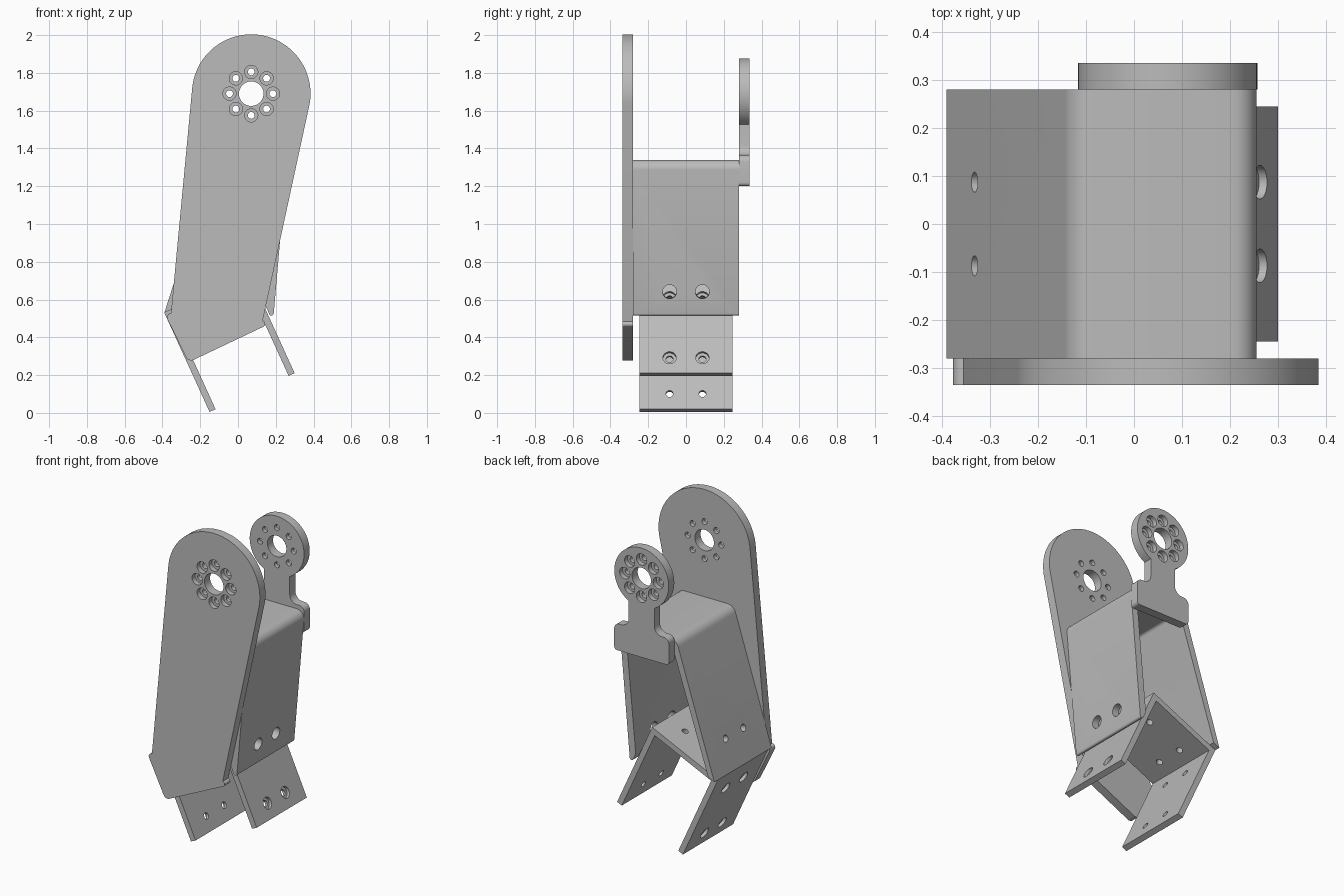
import bpy, bmesh
from math import radians, cos, sin, pi
from mathutils import Vector

cube = bpy.data.objects.get("Cube")
if cube:
    bpy.data.objects.remove(cube)

grey = bpy.data.materials.new("satin grey")
grey.use_nodes = True
colour = (0.5, 0.5, 0.5, 1)
grey.diffuse_color = colour
grey.node_tree.nodes["Principled BSDF"].inputs["Base Color"].default_value = colour


def arc(centre, r, a0, a1, steps=48):
    return [(centre[0] + r * cos(radians(a0 + (a1 - a0) * i / steps)),
             centre[1] + r * sin(radians(a0 + (a1 - a0) * i / steps))) for i in range(steps + 1)]


def rounded(corners, steps=8):
    """Outline from (x, z, radius) corners, each rounded by a tangent arc."""
    loop = []
    for i, (x, z, r) in enumerate(corners):
        p = Vector((x, z))
        a = (Vector(corners[i - 1][:2]) - p).normalized()
        b = (Vector(corners[(i + 1) % len(corners)][:2]) - p).normalized()
        if r == 0:
            loop.append((x, z))
            continue
        half = a.angle(b) / 2
        centre = p + (a + b).normalized() * (r / sin(half))
        t = r * cos(half) / sin(half)
        start, end = p + a * t - centre, p + b * t - centre
        sweep = pi - 2 * half
        for k in range(steps + 1):
            f = k / steps
            v = (start * sin((1 - f) * sweep) + end * sin(f * sweep)) / sin(sweep)
            loop.append(tuple(centre + v))
    return loop


def prism(name, loop, y0, y1):
    bm = bmesh.new()
    face = bm.faces.new([bm.verts.new((x, y0, z)) for x, z in loop])
    ext = bmesh.ops.extrude_face_region(bm, geom=[face])["geom"]
    bmesh.ops.translate(bm, vec=(0, y1 - y0, 0),
                        verts=[v for v in ext if isinstance(v, bmesh.types.BMVert)])
    bmesh.ops.recalc_face_normals(bm, faces=bm.faces)
    mesh = bpy.data.meshes.new(name)
    bm.to_mesh(mesh)
    bm.free()
    mesh.materials.append(grey)
    obj = bpy.data.objects.new(name, mesh)
    bpy.context.collection.objects.link(obj)
    return obj


def drill(obj, holes):
    """Cut round holes given as (centre, axis, radius, depth)."""
    cutters = []
    for centre, axis, r, depth in holes:
        bpy.ops.mesh.primitive_cylinder_add(vertices=32, radius=r, depth=depth, location=centre)
        c = bpy.context.object
        c.rotation_euler = Vector(axis).to_track_quat('Z', 'Y').to_euler()
        c.hide_render = True
        c.data.materials.append(grey)
        m = obj.modifiers.new("hole", 'BOOLEAN')
        m.operation, m.solver, m.object = 'DIFFERENCE', 'EXACT', c
        cutters.append(c)
    bpy.context.view_layer.update()
    baked = bpy.data.meshes.new_from_object(obj.evaluated_get(bpy.context.evaluated_depsgraph_get()))
    obj.modifiers.clear()
    obj.data = baked
    for c in cutters:
        bpy.data.objects.remove(c)


HUB = (0.07, 1.69)
BODY, OUTER = 0.28, 0.335
BORE, SCREW, HEAD = 0.065, 0.018, 0.035


def hub_holes(side):
    """Central bore and ring of eight counterbored screw holes."""
    y = side * (BODY + OUTER) / 2
    holes = [((HUB[0], y, HUB[1]), (0, 1, 0), BORE, 0.2)]
    for x, z in arc(HUB, 0.115, 0, 315, 7):
        holes.append(((x, y, z), (0, 1, 0), SCREW, 0.2))
        holes.append(((x, side * OUTER, z), (0, 1, 0), HEAD, 0.06))
    return holes


# Bracket frame: across its base and down its legs
low_left = Vector((-0.39, 0.53))
low_right = Vector((0.185, 0.48))
across = Vector((0.91, 0.415)).normalized()
down = Vector((across.y, -across.x))
WIDTH, LEG, WALL = 0.495, 0.577, 0.035

# Tall front plate
front_plate = prism("front_plate", arc(HUB, 0.314, -9.5, 173) + rounded(
    [(*low_left, 0.02), (-0.262, 0.268, 0.03), (*low_right, 0.015)]), -OUTER, -BODY)
drill(front_plate, hub_holes(-1))

# Back lug: round eye, neck and foot
neck = 0.088
foot = rounded([(HUB[0] - neck, 1.5, 0), (HUB[0] - neck, 1.365, 0.05), (-0.117, 1.365, 0.035),
                (-0.117, 1.2, 0.02), (0.257, 1.2, 0.02), (0.257, 1.365, 0.035),
                (HUB[0] + neck, 1.365, 0.05), (HUB[0] + neck, 1.5, 0)])
back_lug = prism("back_lug", arc(HUB, 0.186, -61.8, 241.8, 64) + foot[1:-1], BODY, OUTER)
drill(back_lug, hub_holes(1))

# Hollow body, open at the back and below
body = prism("body_shell", rounded([
    (*low_left, 0), (-0.13, 1.34, 0.06), (0.26, 1.34, 0.05), (*low_right, 0.012),
    (0.148, 0.562, 0), (0.216, 1.3, 0.02), (-0.1, 1.3, 0.02), (-0.348, 0.549, 0)]), -BODY, BODY)
body_holes = []
for y in (-0.087, 0.087):
    body_holes.append(((-0.331, y, 0.71), (0.95, 0, -0.31), 0.021, 0.15))
    body_holes.append(((0.19, y, 0.642), (1, 0, -0.09), 0.037, 0.12))
drill(body, body_holes)

# U-shaped mounting bracket
a, b = low_left, low_left + across * WIDTH
ai, bi = a + (across + down) * WALL, b + (down - across) * WALL
foot_a, foot_b = a + down * LEG, b + down * LEG
bracket = prism("mounting_bracket", [tuple(p) for p in (
    a, b, foot_b, foot_b - across * WALL, bi, ai, foot_a + across * WALL, foot_a)], -0.245, 0.245)
holes = []
for y in (-0.087, 0.087):
    for base, way in ((foot_a, 1), (foot_b, -1)):
        for d in (0.09, 0.44):
            p = base - down * d
            holes.append(((p.x, y, p.y), (across.x, 0, across.y), 0.019, 0.12))
            holes.append(((p.x, y, p.y), (across.x, 0, across.y), HEAD, 0.036))
    for s in (-0.12, 0.12):
        p = a + across * (WIDTH / 2 + s)
        holes.append(((p.x, y, p.y), (down.x, 0, down.y), 0.019, 0.12))
drill(bracket, holes)

# Smooth the curved faces and keep hard edges
bpy.ops.object.select_all(action='DESELECT')
for obj in (front_plate, back_lug, body, bracket):
    obj.select_set(True)
bpy.context.view_layer.objects.active = body
bpy.ops.object.shade_smooth_by_angle(angle=radians(30))
